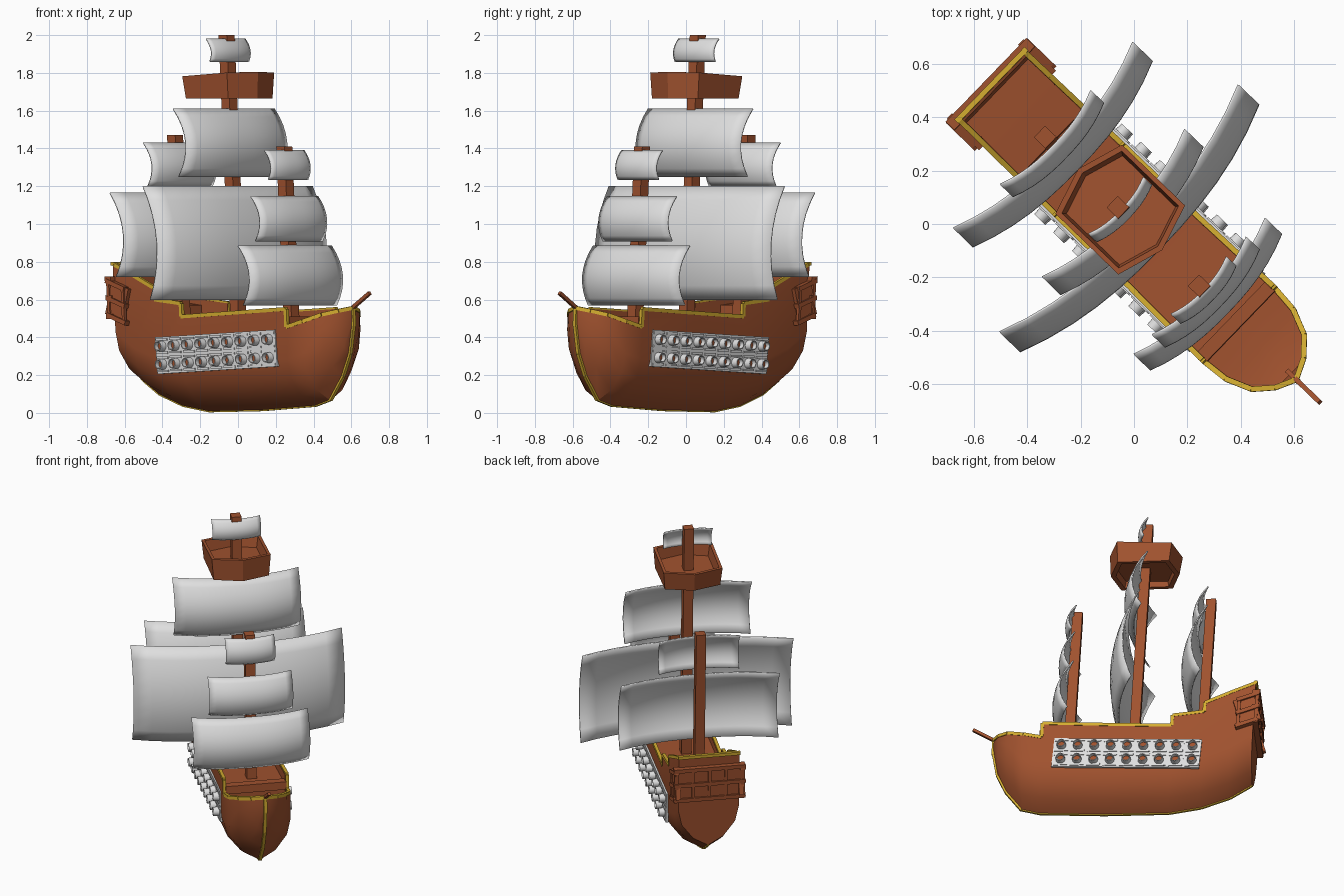
import bpy, bmesh, math
from mathutils import Matrix, Vector

if "Cube" in bpy.data.objects:
    bpy.data.objects.remove(bpy.data.objects["Cube"])

def material(name, rgb):
    m = bpy.data.materials.new(name)
    m.diffuse_color = (*rgb, 1)
    m.use_nodes = True
    m.node_tree.nodes["Principled BSDF"].inputs["Base Color"].default_value = m.diffuse_color
    return m

BROWN = material("brown wood", (0.352, 0.084, 0.028))
GOLD = material("gold trim", (0.66, 0.42, 0.03))
WHITE = material("off white", (0.74, 0.74, 0.74))

# Ship frame: x = toward bow, y = sideways. Raked slightly aft, then turned.
RAKE = Matrix(((1, 0, -0.058, 0.029), (0, 1, 0, 0.003), (0, 0, 1, 0), (0, 0, 0, 1)))
WORLD = Matrix.Rotation(math.radians(-44), 4, 'Z') @ RAKE

def finish(name, bm, mat, angle=None, recalc=True):
    if recalc:
        bmesh.ops.recalc_face_normals(bm, faces=bm.faces[:])
    bm.transform(WORLD)
    me = bpy.data.meshes.new(name)
    bm.to_mesh(me)
    bm.free()
    me.materials.append(mat)
    if angle:
        me.polygons.foreach_set("use_smooth", [True] * len(me.polygons))
        me.set_sharp_from_angle(angle=math.radians(angle))
    ob = bpy.data.objects.new(name, me)
    bpy.context.collection.objects.link(ob)
    return ob

def bar(bm, p, q, w, h):
    """Box running from p to q, w wide sideways and h deep."""
    p, q = Vector(p), Vector(q)
    d = (q - p).normalized()
    side = d.cross(Vector((0, 0, 1)))
    side = side.normalized() if side.length > 1e-3 else Vector((0, 1, 0))
    up = side.cross(d)
    m = Matrix((d * (q - p).length, side * w, up * h)).transposed().to_4x4()
    m.translation = (p + q) / 2
    bmesh.ops.create_cube(bm, size=1, matrix=m)

def bars(name, mat, items):
    bm = bmesh.new()
    for it in items:
        bar(bm, *it)
    return finish(name, bm, mat)

def bridge(bm, rings):
    """Quads between successive closed rings of vertices."""
    for a, b in zip(rings, rings[1:]):
        for i in range(len(a)):
            j = (i + 1) % len(a)
            bm.faces.new((a[i], a[j], b[j], b[i]))

# Hull stations: along, half width, keel height, rail height, deck height
ST = [(-.73, .185, .18, .79, .79), (-.71, .185, .165, .78, .78),
      (-.71, .185, .165, .78, .60), (-.60, .186, .095, .735, .59),
      (-.43, .188, .035, .66, .57), (-.43, .188, .035, .60, .51),
      (-.24, .19, .006, .58, .50), (-.24, .19, .006, .51, .465),
      (.15, .192, .012, .53, .475), (.54, .20, .035, .55, .49),
      (.54, .20, .035, .455, .42), (.65, .19, .065, .485, .42),
      (.75, .15, .19, .52, .43), (.81, .085, .31, .54, .45),
      (.845, .012, .47, .555, .555)]

def section(u, w, k, top, deck):
    h = min(.25, .8 * (top - k))
    wi = max(w - .02, .004)
    half = [(.5 * w, k + .22 * h), (.88 * w, k + .6 * h), (w, k + h),
            (w, top), (wi, top), (wi, deck)]
    pts = [(0, k)] + half + [(0, deck)] + [(-a, b) for a, b in reversed(half)]
    return [(u, a, b) for a, b in pts]

bm = bmesh.new()
rings = [[bm.verts.new(p) for p in section(*s)] for s in ST]
bridge(bm, rings)
bm.faces.new(rings[0])
bm.faces.new(rings[-1])
bmesh.ops.remove_doubles(bm, verts=bm.verts[:], dist=1e-5)
bmesh.ops.dissolve_degenerate(bm, edges=bm.edges[:], dist=1e-5)
finish("hull", bm, BROWN, 35)

# Gold trim on rail, stern, keel and stem
t = .02
trim = []
for a, b in zip(ST, ST[1:]):
    for s in (1, -1):
        p, q = [(x[0], s * max(x[1] - .008, 0), x[3]) for x in (a, b)]
        if (Vector(p) - Vector(q)).length > .005:
            trim.append((p, q, t, t))
    if b[0] > a[0]:
        k = .02 if b[0] > .7 else .014
        trim.append(((a[0], 0, a[2] + .004), (b[0], 0, b[2] + .004), k, k))
trim.append(((-.73, -.19, .79), (-.73, .19, .79), t, t))
trim.append(((.845, 0, .46), (.845, 0, .56), t, t))
bars("gold_trim", GOLD, trim)

# Bulkhead rail ahead of the foremast, and the bowsprit
bars("foredeck_rail", BROWN, [((.53, -.185, .485), (.53, .185, .485), .05, .05)])
bars("bowsprit", BROWN, [((.80, 0, .53), (.975, 0, .635), .018, .018)])

# Stern gallery: back and side panels, ledges and posts
g = [((-.735, -.20, .61), (-.735, .20, .61), .03, .20)]
for z in (.51, .61, .71):
    g.append(((-.74, -.218, z), (-.74, .218, z), .045, .025))
for i in range(5):
    y = -.2 + .1 * i
    g.append(((-.748, y, .51), (-.748, y, .71), .018, .02))
for s in (1, -1):
    g.append(((-.75, s * .193, .61), (-.63, s * .193, .57), .03, .18))
    for z in (.52, .61, .70):
        g.append(((-.757, s * .203, z), (-.625, s * .203, z - .045), .035, .024))
    for x in (-.745, -.64):
        z = -.3 * (x + .76)
        g.append(((x, s * .207, .52 + z), (x, s * .207, .70 + z), .018, .018))
bars("stern_gallery", BROWN, g)

# Gun decks: white panel with raised frames, hollow white barrels, brown bores
def slope(u):
    return .322 + .045 * u

panels = []
barrels, bores = bmesh.new(), bmesh.new()
for s in (1, -1):
    panels.append(((-.425, s * .191, slope(-.425)), (.465, s * .197, slope(.465)), .016, .195))
    for i in range(9):
        u = -.376 + .099 * i
        y = .194 + .004 * i / 8
        for dz in (-.048, .048):
            z = slope(u) + dz
            for e in (-.035, .035):
                panels.append(((u - .041, s * y, z + e), (u + .041, s * y, z + e), .024, .012))
                panels.append(((u + e, s * y, z - .035), (u + e, s * y, z + .035), .012, .024))
            tube = []
            for r, out in ((.029, .0), (.026, .042), (.021, .042), (.021, .014)):
                tube.append([barrels.verts.new((u + r * math.cos(a), s * (y + out), z + r * math.sin(a)))
                             for a in [math.tau * k / 12 for k in range(12)]])
            bridge(barrels, tube)
            rot = Matrix.Rotation(math.radians(-90 * s), 4, 'X')
            bmesh.ops.create_cone(bores, cap_ends=True, segments=12, radius1=.021, radius2=.021,
                                  depth=.004, matrix=Matrix.Translation((u, s * (y + .014), z)) @ rot)
bars("gun_panels", WHITE, panels)
finish("gun_barrels", barrels, WHITE, 35)
finish("gun_bores", bores, BROWN)

# Masts: name, position, foot, top, sails (offset, half width, bottom, top)
MASTS = [("main", 0, .45, 2.0, [(-.045, .645, .60, 1.20), (-.05, .385, 1.25, 1.61), (-.015, .148, 1.86, 1.98)]),
         ("fore", .39, .45, 1.41, [(-.033, .355, .57, .885), (-.02, .255, .91, 1.145), (-.008, .15, 1.235, 1.39)]),
         ("mizzen", -.41, .48, 1.47, [(-.033, .485, .72, 1.165), (-.005, .245, 1.20, 1.43)])]

def sail(name, u, hw, z0, z1):
    """Sheet bellied toward the bow both sideways and vertically."""
    bm = bmesh.new()
    nx, nz = 12, 8
    a, b = .17 * hw, min(.2 * (z1 - z0), .075)
    grid = []
    for j in range(nz + 1):
        r = 2 * j / nz - 1
        row = []
        for i in range(nx + 1):
            s = 2 * i / nx - 1
            belly = a * (1 - abs(s) ** 2.4) + b * (1 - r * r) + .01 * (1 - r)
            row.append(bm.verts.new((u + .005 + belly, s * hw, z0 + (z1 - z0) * j / nz)))
        grid.append(row)
    for j in range(nz):
        for i in range(nx):
            bm.faces.new((grid[j][i], grid[j][i + 1], grid[j + 1][i + 1], grid[j + 1][i]))
    ob = finish(name, bm, WHITE, 40, recalc=False)
    mod = ob.modifiers.new("thickness", 'SOLIDIFY')
    mod.thickness = .008
    mod.offset = 0

for name, u, z0, z1, sails in MASTS:
    bars(name + "_mast", BROWN, [((u, 0, z0), (u, 0, z1), .06, .06)])
    for i, (off, *size) in enumerate(sails):
        sail(f"{name}_sail_{i + 1}", u + off, *size)

# Lookout platform: six-sided tub around the main mast, hollow underneath
OUT = [(-.22, 0), (-.165, -.18), (.165, -.18), (.22, 0), (.165, .18), (-.165, .18)]
bm = bmesh.new()
rings = []
for k, z, tilt in ((.76, 1.70, .03), (.80, 1.665, 0), (.94, 1.665, 0), (1, 1.792, .06),
                   (.9, 1.792, .06), (.84, 1.72, .03)):
    rings.append([bm.verts.new((x * k, y * k, z + tilt * x)) for x, y in OUT])
bridge(bm, rings)
bm.faces.new(rings[0])
bm.faces.new(rings[-1])
finish("lookout_platform", bm, BROWN)
